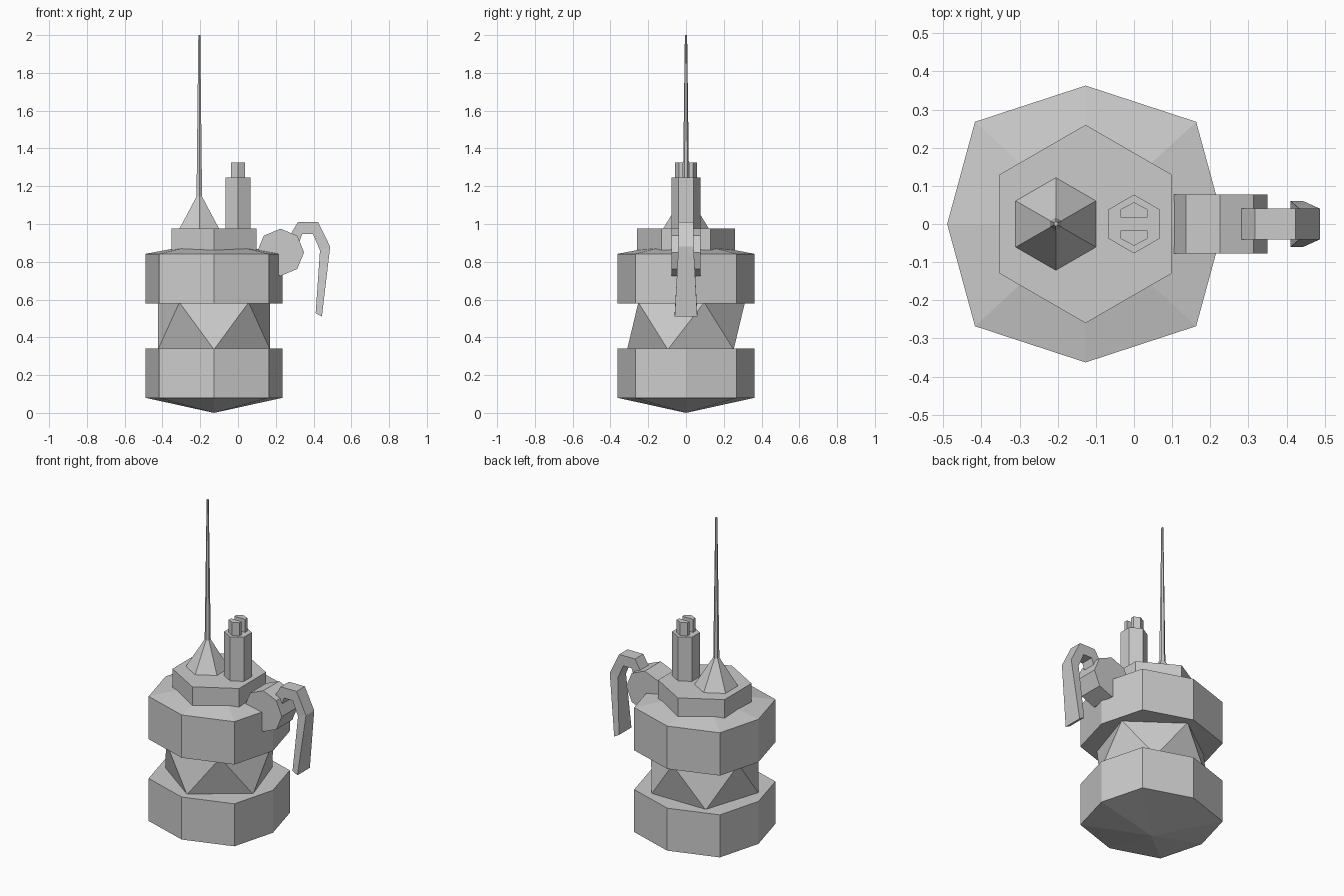
import bpy, bmesh, math

if "Cube" in bpy.data.objects:
    bpy.data.objects.remove(bpy.data.objects["Cube"])

grey = bpy.data.materials.new("light_grey")
grey.diffuse_color = (0.6, 0.6, 0.6, 1)
grey.use_nodes = True
grey.node_tree.nodes["Principled BSDF"].inputs["Base Color"].default_value = grey.diffuse_color

CX = -0.127  # axis of the body


def build(name, rings):
    """Skin a stack of equal point rings; a single-point ring makes a tip."""
    bm = bmesh.new()
    loops = [[bm.verts.new(p) for p in r] for r in rings]
    for a, b in zip(loops, loops[1:]):
        n = max(len(a), len(b))
        for i in range(n):
            j = (i + 1) % n
            if len(a) == 1:
                bm.faces.new((a[0], b[j], b[i]))
            elif len(b) == 1:
                bm.faces.new((a[i], a[j], b[0]))
            else:
                bm.faces.new((a[i], a[j], b[j], b[i]))
    for end in (loops[0], loops[-1]):
        if len(end) > 2:
            bm.faces.new(end)
    bmesh.ops.recalc_face_normals(bm, faces=bm.faces)
    return finish(name, bm)


def finish(name, bm):
    me = bpy.data.meshes.new(name)
    bm.to_mesh(me)
    bm.free()
    me.materials.append(grey)
    ob = bpy.data.objects.new(name, me)
    bpy.context.collection.objects.link(ob)
    return ob


def ngon(n, r, z, x=CX, start=90):
    angles = [math.radians(start + 360 * i / n) for i in range(n)]
    return [(x + r * math.cos(a), r * math.sin(a), z) for a in angles]


def drum(z):
    """Octagon with its diagonal corners pushed outward."""
    pts = [(0.363, 0), (0.29, 0.268), (0, 0.363), (-0.29, 0.268),
           (-0.363, 0), (-0.29, -0.268), (0, -0.363), (0.29, -0.268)]
    return [(CX + x, y, z) for x, y in pts]


# Body drums with a shallow pointed base and roof
build("lower_drum", [[(CX, 0, 0)], drum(0.08), drum(0.34)])
build("upper_drum", [drum(0.58), drum(0.842), [(CX, 0, 0.91)]])

# Faceted waist: two opposed pentagons joined by triangles
bm = bmesh.new()
low = [bm.verts.new(p) for p in ngon(5, 0.312, 0.335, start=-90)]
top = [bm.verts.new(p) for p in ngon(5, 0.312, 0.585, start=-54)]
for i in range(5):
    j = (i + 1) % 5
    bm.faces.new((low[i], low[j], top[i]))
    bm.faces.new((top[i], low[j], top[j]))
bm.faces.new(low[::-1])
bm.faces.new(top)
finish("waist", bm)

# Lid, spike and post
build("lid", [ngon(6, 0.26, 0.84), ngon(6, 0.26, 0.975)])
build("spike", [ngon(6, 0.122, 0.974, -0.205), ngon(6, 0.017, 1.145, -0.205),
                ngon(6, 0.006, 2.0, -0.205)])
build("post", [ngon(6, 0.077, 0.97, 0), ngon(6, 0.077, 1.245, 0)])

# Pair of prongs on the post
for side, label in ((1, "back"), (-1, "front")):
    outline = [(-0.036, 0.017), (0.036, 0.017), (0.036, 0.038), (0, 0.057), (-0.036, 0.038)]
    build(label + "_prong", [[(x, y * side, z) for x, y in outline] for z in (1.24, 1.325)])

# Eight-sided hub on the side, lying across the body
hub = [(0.225 + 0.125 * math.cos(i * math.pi / 4), 0.85 + 0.125 * math.sin(i * math.pi / 4))
       for i in range(8)]
build("hub", [[(x, y, z) for x, z in hub] for y in (-0.077, 0.077)])

# Hooked arm: outer point, inner point, half width at each bend
bends = [((0.275, 0.94), (0.325, 0.905), 0.04),
         ((0.317, 1.01), (0.34, 0.947), 0.04),
         ((0.424, 1.01), (0.397, 0.947), 0.04),
         ((0.488, 0.88), (0.434, 0.86), 0.04),
         ((0.444, 0.51), (0.411, 0.528), 0.06)]
build("hooked_arm", [[(o[0], -w, o[1]), (o[0], w, o[1]), (i[0], w, i[1]), (i[0], -w, i[1])]
                     for o, i, w in bends])
